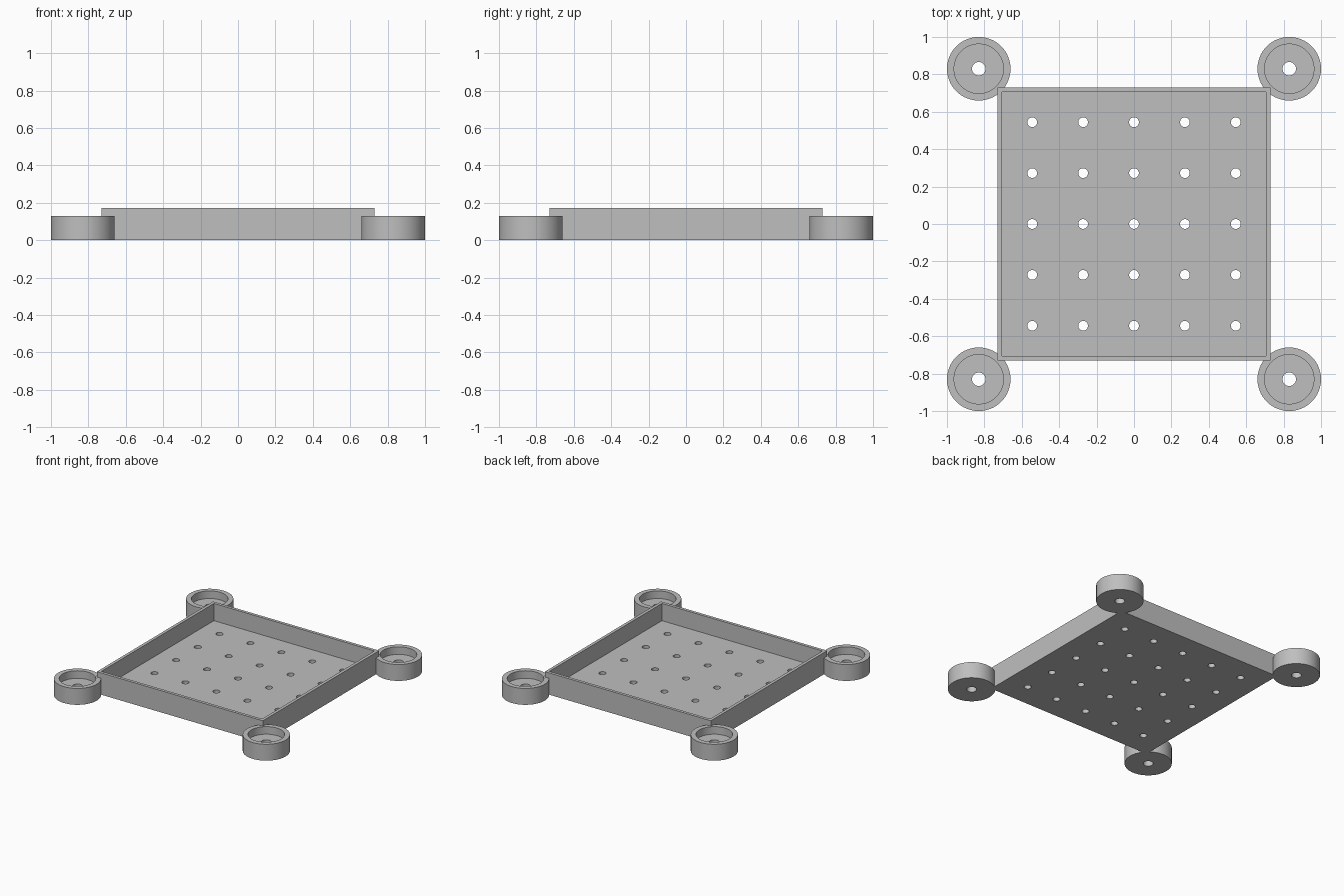
import bpy, bmesh, math
from mathutils import Matrix, Vector

cube = bpy.data.objects.get("Cube")
if cube:
    bpy.data.objects.remove(cube, do_unlink=True)

HALF, HEIGHT, WALL, FLOOR = 0.73, 0.173, 0.034, 0.036
HOLE_STEP, HOLE_R = 0.272, 0.026
CUP_POS, CUP_R, CUP_INNER, CUP_HOLE = 0.83, 0.17, 0.132, 0.036
CUP_HEIGHT, CUP_FLOOR = 0.13, 0.07

grey = bpy.data.materials.new("plain grey")
grey.use_nodes = True
colour = (0.52, 0.52, 0.52, 1)
grey.diffuse_color = colour
grey.node_tree.nodes["Principled BSDF"].inputs["Base Color"].default_value = colour


def add_object(name, bm):
    bmesh.ops.recalc_face_normals(bm, faces=bm.faces)
    mesh = bpy.data.meshes.new(name)
    bm.to_mesh(mesh)
    bm.free()
    mesh.materials.append(grey)
    obj = bpy.data.objects.new(name, mesh)
    bpy.context.collection.objects.link(obj)
    return obj


def smooth(obj):
    bpy.ops.object.select_all(action="DESELECT")
    obj.select_set(True)
    bpy.context.view_layer.objects.active = obj
    bpy.ops.object.shade_smooth_by_angle(angle=math.radians(30))


# Open tray: a box whose top is inset and pushed down to the floor
bm = bmesh.new()
size = Matrix.Diagonal((2 * HALF, 2 * HALF, HEIGHT, 1))
bmesh.ops.create_cube(bm, size=1, matrix=Matrix.Translation((0, 0, HEIGHT / 2)) @ size)
top = max(bm.faces, key=lambda f: f.calc_center_median().z)
bmesh.ops.inset_region(bm, faces=[top], thickness=WALL)
pushed = bmesh.ops.extrude_discrete_faces(bm, faces=[top])["faces"][0]
bmesh.ops.translate(bm, verts=pushed.verts, vec=(0, 0, FLOOR - HEIGHT))
tray = add_object("tray", bm)

# Grid of drain holes through the tray floor
bm = bmesh.new()
for i in range(-2, 3):
    for j in range(-2, 3):
        bmesh.ops.create_cone(bm, cap_ends=True, segments=32, radius1=HOLE_R,
                              radius2=HOLE_R, depth=4 * FLOOR,
                              matrix=Matrix.Translation((i * HOLE_STEP, j * HOLE_STEP, 0)))
cutter = add_object("hole_cutter", bm)
cutter.hide_render = True
cut = tray.modifiers.new("drain holes", "BOOLEAN")
cut.operation, cut.solver, cut.object = "DIFFERENCE", "EXACT", cutter
bpy.context.view_layer.objects.active = tray
bpy.ops.object.modifier_apply(modifier=cut.name)
bpy.data.objects.remove(cutter, do_unlink=True)
smooth(tray)


# Corner cups: a recessed ring profile spun around its axis
def add_cup(name, x, y):
    profile = [(CUP_HOLE, 0), (CUP_R, 0), (CUP_R, CUP_HEIGHT),
               (CUP_INNER, CUP_HEIGHT), (CUP_INNER, CUP_FLOOR), (CUP_HOLE, CUP_FLOOR)]
    bm = bmesh.new()
    verts = [bm.verts.new((r, 0, z)) for r, z in profile]
    edges = [bm.edges.new((a, b)) for a, b in zip(verts, verts[1:] + verts[:1])]
    bmesh.ops.spin(bm, geom=verts + edges, cent=(0, 0, 0), axis=(0, 0, 1),
                   angle=2 * math.pi, steps=64, use_merge=True)
    bmesh.ops.remove_doubles(bm, verts=bm.verts, dist=0.0001)
    cup = add_object(name, bm)
    cup.location = Vector((x, y, 0))
    smooth(cup)


for depth, sy in (("front", -1), ("back", 1)):
    for side, sx in (("right", -1), ("left", 1)):
        add_cup(f"{depth}_{side}_cup", sx * CUP_POS, sy * CUP_POS)
